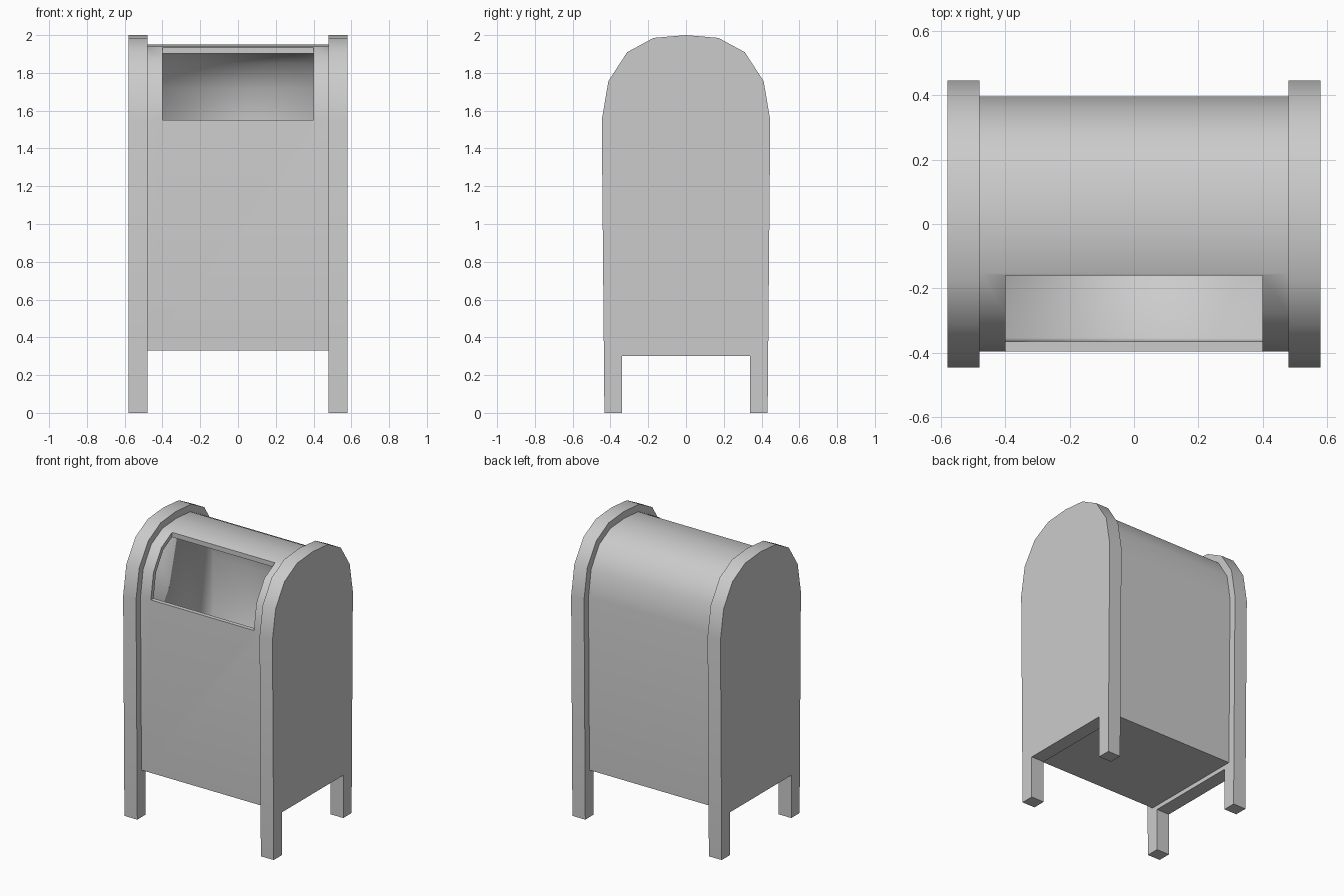
import bpy, bmesh, math
from mathutils import Vector

if "Cube" in bpy.data.objects:
    bpy.data.objects.remove(bpy.data.objects["Cube"], do_unlink=True)

grey = bpy.data.materials.new("light grey metal")
grey.use_nodes = True
grey.diffuse_color = (0.6, 0.6, 0.6, 1)
grey.node_tree.nodes["Principled BSDF"].inputs["Base Color"].default_value = (0.6, 0.6, 0.6, 1)

SPRING = 1.55  # height where the arch starts
HALF_ARCH = [(0.446, 0), (0.411, 0.206), (0.311, 0.36), (0.172, 0.435)]


def arch(inset):
    """Arch points from front to back, pulled in towards the arch centre."""
    half = [Vector(p) * (1 - inset / Vector(p).length) for p in HALF_ARCH]
    top = Vector((0, 0.45 - inset))
    pts = [Vector((-p.x, p.y)) for p in half] + [top] + half[::-1]
    return [(p.x, SPRING + p.y) for p in pts]


def prism(name, profile, x0, x1):
    """Extrude a (y, z) profile along x."""
    bm = bmesh.new()
    face = bm.faces.new([bm.verts.new((x0, y, z)) for y, z in profile])
    ext = bmesh.ops.extrude_face_region(bm, geom=[face])
    moved = [g for g in ext["geom"] if isinstance(g, bmesh.types.BMVert)]
    bmesh.ops.translate(bm, verts=moved, vec=(x1 - x0, 0, 0))
    bmesh.ops.recalc_face_normals(bm, faces=bm.faces)
    mesh = bpy.data.meshes.new(name)
    bm.to_mesh(mesh)
    bm.free()
    mesh.materials.append(grey)
    ob = bpy.data.objects.new(name, mesh)
    bpy.context.collection.objects.link(ob)
    return ob


def smooth(ob):
    bpy.ops.object.select_all(action="DESELECT")
    ob.select_set(True)
    bpy.context.view_layer.objects.active = ob
    bpy.ops.object.shade_smooth_by_angle(angle=math.radians(35))


# End panels with two legs each
foot, leg_in, leg_top = 0.432, 0.34, 0.3
legs = [(foot, 0), (leg_in, 0), (leg_in, leg_top),
        (-leg_in, leg_top), (-leg_in, 0), (-foot, 0)]
for side, name in ((1, "left_end_panel"), (-1, "right_end_panel")):
    smooth(prism(name, arch(0) + legs, 0.48 * side, 0.58 * side))

# Hollow body with an arched top
body = prism("body", arch(0.05) + [(0.385, 0.33), (-0.385, 0.33)], -0.48, 0.48)
hollow = prism("hollow_cutter", arch(0.08) + [(0.355, 0.36), (-0.355, 0.36)], -0.45, 0.45)

# Opening in the upper front
opening = prism("opening_cutter",
                [(-0.7, SPRING), (-0.16, SPRING), (-0.16, 2.2), (-0.7, 2.2)], -0.4, 0.4)

for cutter in (hollow, opening):
    mod = body.modifiers.new(cutter.name, "BOOLEAN")
    mod.operation = "DIFFERENCE"
    mod.solver = "EXACT"
    mod.object = cutter
    bpy.context.view_layer.update()
    depsgraph = bpy.context.evaluated_depsgraph_get()
    body.data = bpy.data.meshes.new_from_object(body.evaluated_get(depsgraph))
    body.modifiers.clear()
    bpy.data.objects.remove(cutter, do_unlink=True)
body.data.name = "body"
smooth(body)


# The inside is rounded smoothly from wall to wall
def is_inside(face):
    centre = face.calc_center_median()
    rim = abs(face.normal.x) > 0.9 and abs(centre.x) < 0.42
    return not rim and face.normal.dot(centre - Vector((0, 0, 1.1))) < 0


bm = bmesh.new()
bm.from_mesh(body.data)
bm.normal_update()
for edge in bm.edges:
    if len(edge.link_faces) == 2 and all(is_inside(f) for f in edge.link_faces):
        edge.smooth = True
bm.to_mesh(body.data)
bm.free()
